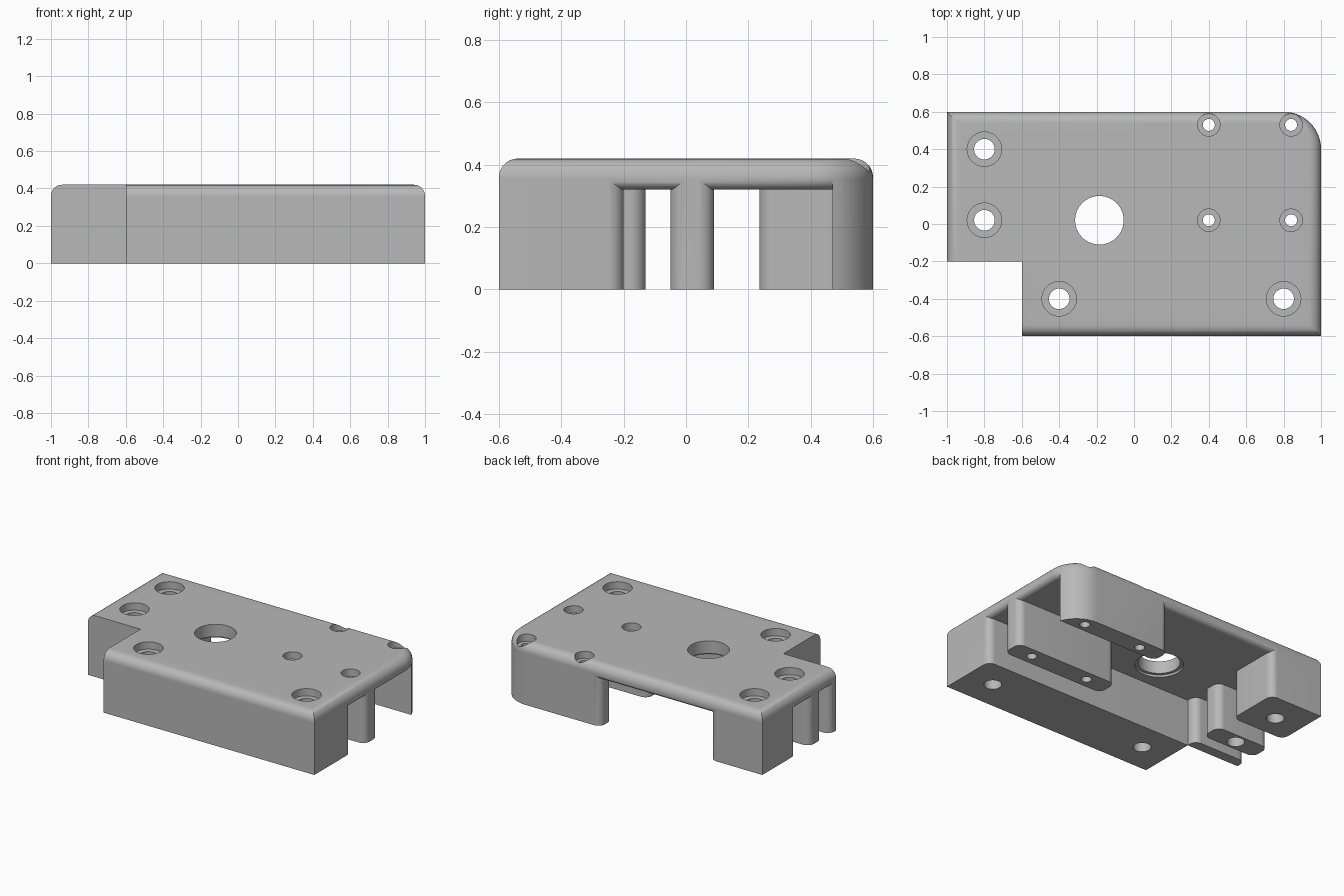
import bpy
import bmesh
from math import sin, cos, pi, asin
from mathutils import Vector

if "Cube" in bpy.data.objects:
    bpy.data.objects.remove(bpy.data.objects["Cube"])

TOP, UNDER, LEG_TOP = 0.42, 0.32, 0.357
R = 0.05

grey = bpy.data.materials.new("plain grey")
grey.use_nodes = True
grey.diffuse_color = (0.48, 0.48, 0.48, 1)
grey.node_tree.nodes["Principled BSDF"].inputs["Base Color"].default_value = grey.diffuse_color


def outline(corners, steps=10):
    """Closed outline from (x, y, fillet radius) right-angle corners."""
    pts = []
    for i, (x, y, r) in enumerate(corners):
        p = Vector((x, y))
        if r == 0:
            pts.append(p)
            continue
        before = (Vector(corners[i - 1][:2]) - p).normalized()
        after = (Vector(corners[(i + 1) % len(corners)][:2]) - p).normalized()
        centre = p + r * (before + after)
        for k in range(steps + 1):
            t = k / steps * pi / 2
            pts.append(centre - r * (cos(t) * after + sin(t) * before))
    return pts


def finish(bm, name):
    bmesh.ops.recalc_face_normals(bm, faces=bm.faces)
    mesh = bpy.data.meshes.new(name)
    bm.to_mesh(mesh)
    bm.free()
    mesh.materials.append(grey)
    obj = bpy.data.objects.new(name, mesh)
    bpy.context.collection.objects.link(obj)
    return obj


def prism(pts, z0, z1):
    bm = bmesh.new()
    base = bm.faces.new([bm.verts.new((p[0], p[1], z0)) for p in pts])
    up = bmesh.ops.extrude_face_region(bm, geom=[base])["geom"]
    bmesh.ops.translate(bm, vec=(0, 0, z1 - z0),
                        verts=[v for v in up if isinstance(v, bmesh.types.BMVert)])
    bmesh.ops.recalc_face_normals(bm, faces=bm.faces)
    return bm


def leg(name, corners):
    return finish(prism(outline(corners), 0, LEG_TOP), name)


def box_corners(x0, x1, y0, y1, radii):
    return [(x0, y0, radii[0]), (x1, y0, radii[1]), (x1, y1, radii[2]), (x0, y1, radii[3])]


def round_rim(bm, z, radius):
    """Fillet the rim at height z, except along the notch."""
    def on_rim(e):
        a, b = (v.co for v in e.verts)
        if abs(a.z - z) > 1e-4 or abs(b.z - z) > 1e-4:
            return False
        m = (a + b) / 2
        return abs(m.y + 0.2) > 1e-3 and abs(m.x + 0.6) > 1e-3
    bmesh.ops.bevel(bm, geom=[e for e in bm.edges if on_rim(e)], offset=radius,
                    segments=7, profile=0.5, affect='EDGES', clamp_overlap=False)


# Top plate with a square notch and one round corner
plate_pts = outline([(-1, -0.2, 0), (-0.6, -0.2, 0), (-0.6, -0.6, 0),
                     (1, -0.6, 0), (1, 0.6, 0.2), (-1, 0.6, 0)], 14)
bm = prism(plate_pts, UNDER, TOP)
round_rim(bm, TOP, 0.06)
round_rim(bm, UNDER, 0.035)
body = finish(bm, "housing")

# Legs under the plate
corner_arc = []
start = asin(0.07 / 0.2)
for k in range(13):
    a = start + (pi / 2 - start) * k / 12
    corner_arc.append((0.8 + 0.2 * cos(a), 0.4 + 0.2 * sin(a), 0))
legs = [
    leg("front_block", box_corners(-0.6, 1, -0.6, -0.2, (0, 0, R, 0))),
    leg("notch_wall", box_corners(-1, -0.6, -0.2, -0.13, (0, 0, R, R))),
    leg("side_post", box_corners(-1, -0.6, -0.05, 0.09, (R, R, R, R))),
    leg("corner_block", box_corners(-1, -0.6, 0.235, 0.6, (R, R, R, 0))),
    leg("middle_rail", box_corners(0.23, 1, -0.05, 0.09, (R, R, R, R))),
    leg("back_rail", [(0.23, 0.47, R)] + corner_arc + [(0.23, 0.6, R)]),
]

# Stepped drills for the screw holes and the central bore
drill_bm = bmesh.new()


def drill(x, y, profile, n=40):
    rings = [[drill_bm.verts.new((x + r * cos(2 * pi * k / n), y + r * sin(2 * pi * k / n), z))
              for k in range(n)] for r, z in profile]
    for lo, hi in zip(rings, rings[1:]):
        for k in range(n):
            j = (k + 1) % n
            drill_bm.faces.new((lo[k], lo[j], hi[j], hi[k]))
    drill_bm.faces.new(rings[0][::-1])
    drill_bm.faces.new(rings[-1])


def screw_hole(x, y, r, head):
    drill(x, y, [(r, -0.1), (r, 0.37), (head, 0.37), (head, 0.5)])


for x, y in ((-0.8, 0.4), (-0.8, 0.02), (-0.4, -0.4), (0.8, -0.4)):
    screw_hole(x, y, 0.055, 0.092)
for x in (0.4, 0.84):
    for y in (0.02, 0.53):
        screw_hole(x, y, 0.032, 0.06)
drill(-0.185, 0.02, [(0.15, 0.2), (0.15, 0.335), (0.13, 0.335), (0.13, 0.5)])
drills = finish(drill_bm, "drills")

# Join everything into one solid, then drill it
bpy.context.view_layer.objects.active = body
for tool, op in [(o, 'UNION') for o in legs] + [(drills, 'DIFFERENCE')]:
    tool.hide_render = True
    mod = body.modifiers.new(tool.name, 'BOOLEAN')
    mod.object = tool
    mod.operation = op
    mod.solver = 'EXACT'
    bpy.ops.object.modifier_apply(modifier=mod.name)
    bpy.data.objects.remove(tool)

bpy.ops.object.select_all(action='DESELECT')
body.select_set(True)
bpy.ops.object.shade_smooth_by_angle(angle=0.5)
